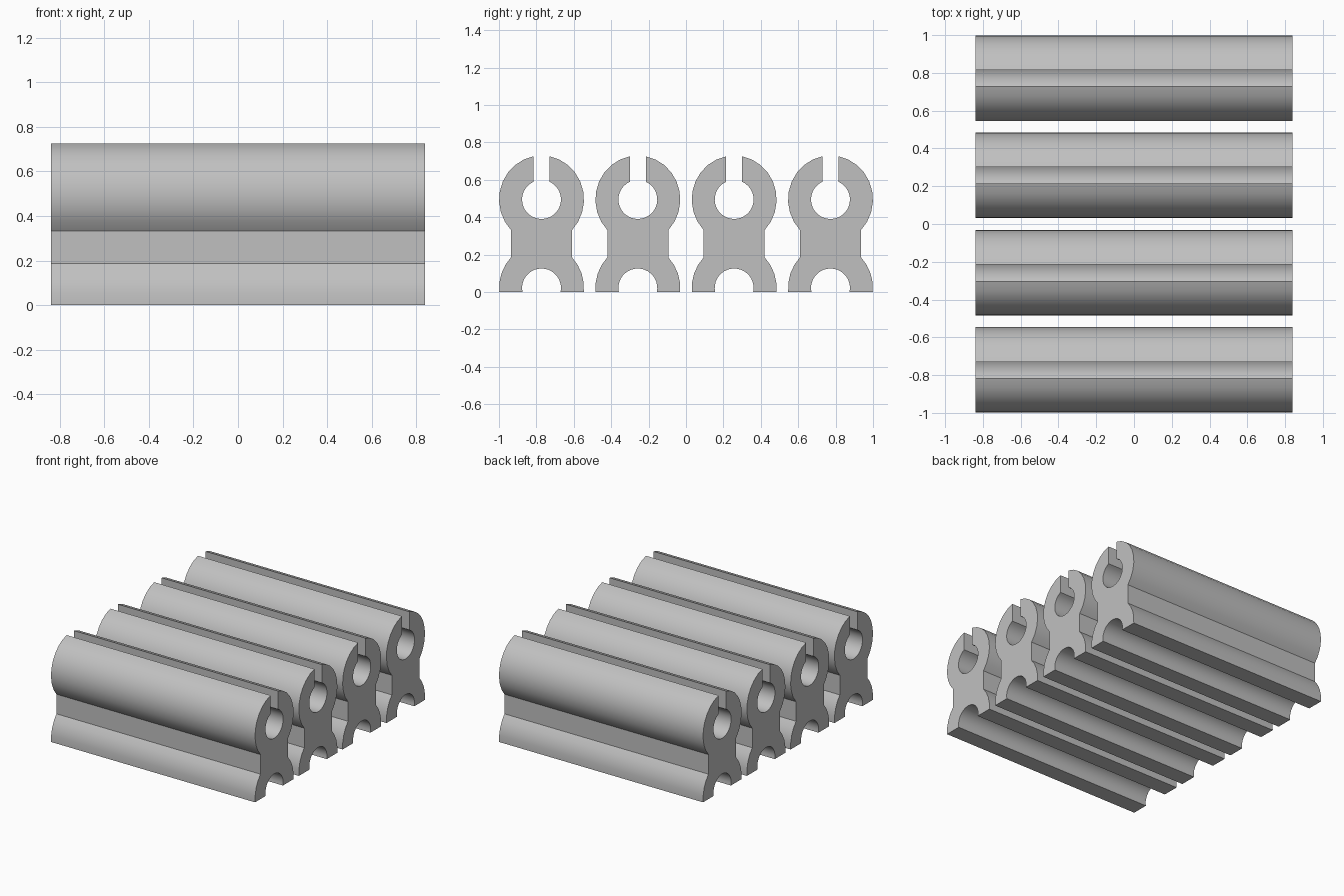
import bpy, bmesh
from math import sin, cos, asin, acos, sqrt, pi, radians

cube = bpy.data.objects.get("Cube")
if cube:
    bpy.data.objects.remove(cube)

HALF_LENGTH = 0.84
SPACING = 0.515
WIDTH_R, HEIGHT_R = 0.227, 0.235   # outer lobe radii
BORE_R = 0.104
SLOT, NECK = 0.043, 0.163          # half widths
UPPER_Z, LOWER_Z = 0.495, 0.022    # lobe centres

grey = bpy.data.materials.new("plain grey")
grey.use_nodes = True
colour = (0.53, 0.53, 0.53, 1)
grey.diffuse_color = colour
grey.node_tree.nodes["Principled BSDF"].inputs["Base Color"].default_value = colour


def arc(cz, ry, rz, start, end, steps):
    """Points on an ellipse; the angle is measured from the horizontal."""
    angles = [start + (end - start) * i / steps for i in range(steps + 1)]
    return [(ry * cos(a), cz + rz * sin(a)) for a in angles]


def clip_profile():
    neck_angle = acos(NECK / WIDTH_R)
    bore_slot = acos(SLOT / BORE_R)
    lobe_slot = acos(SLOT / WIDTH_R)
    half = arc(UPPER_Z, BORE_R, BORE_R, -pi / 2, bore_slot, 16)          # upper bore
    half += arc(UPPER_Z, WIDTH_R, HEIGHT_R, lobe_slot, -neck_angle, 9)   # upper lobe
    half += arc(LOWER_Z, WIDTH_R, HEIGHT_R, neck_angle,
                asin(-LOWER_Z / HEIGHT_R), 4)                            # lower lobe
    half += arc(LOWER_Z, BORE_R, BORE_R,
                asin(-LOWER_Z / BORE_R), pi / 2, 10)                     # lower groove
    return half + [(-y, z) for y, z in reversed(half[1:-1])]


def extrude_profile(name, points, y_centre):
    bm = bmesh.new()
    face = bm.faces.new([bm.verts.new((-HALF_LENGTH, y, z)) for y, z in points])
    side = bmesh.ops.extrude_face_region(bm, geom=[face], use_keep_orig=True)
    moved = [v for v in side["geom"] if isinstance(v, bmesh.types.BMVert)]
    bmesh.ops.translate(bm, verts=moved, vec=(2 * HALF_LENGTH, 0, 0))
    bmesh.ops.recalc_face_normals(bm, faces=bm.faces)
    mesh = bpy.data.meshes.new(name)
    bm.to_mesh(mesh)
    bm.free()
    mesh.materials.append(grey)
    obj = bpy.data.objects.new(name, mesh)
    obj.location.y = y_centre
    bpy.context.collection.objects.link(obj)
    return obj


# Four identical slotted rails side by side
bpy.ops.object.select_all(action="DESELECT")
outline = clip_profile()
for i in range(4):
    rail = extrude_profile(f"slotted_rail_{i + 1}", outline, (i - 1.5) * SPACING)
    rail.select_set(True)
    bpy.context.view_layer.objects.active = rail
bpy.ops.object.shade_smooth_by_angle(angle=radians(25))
